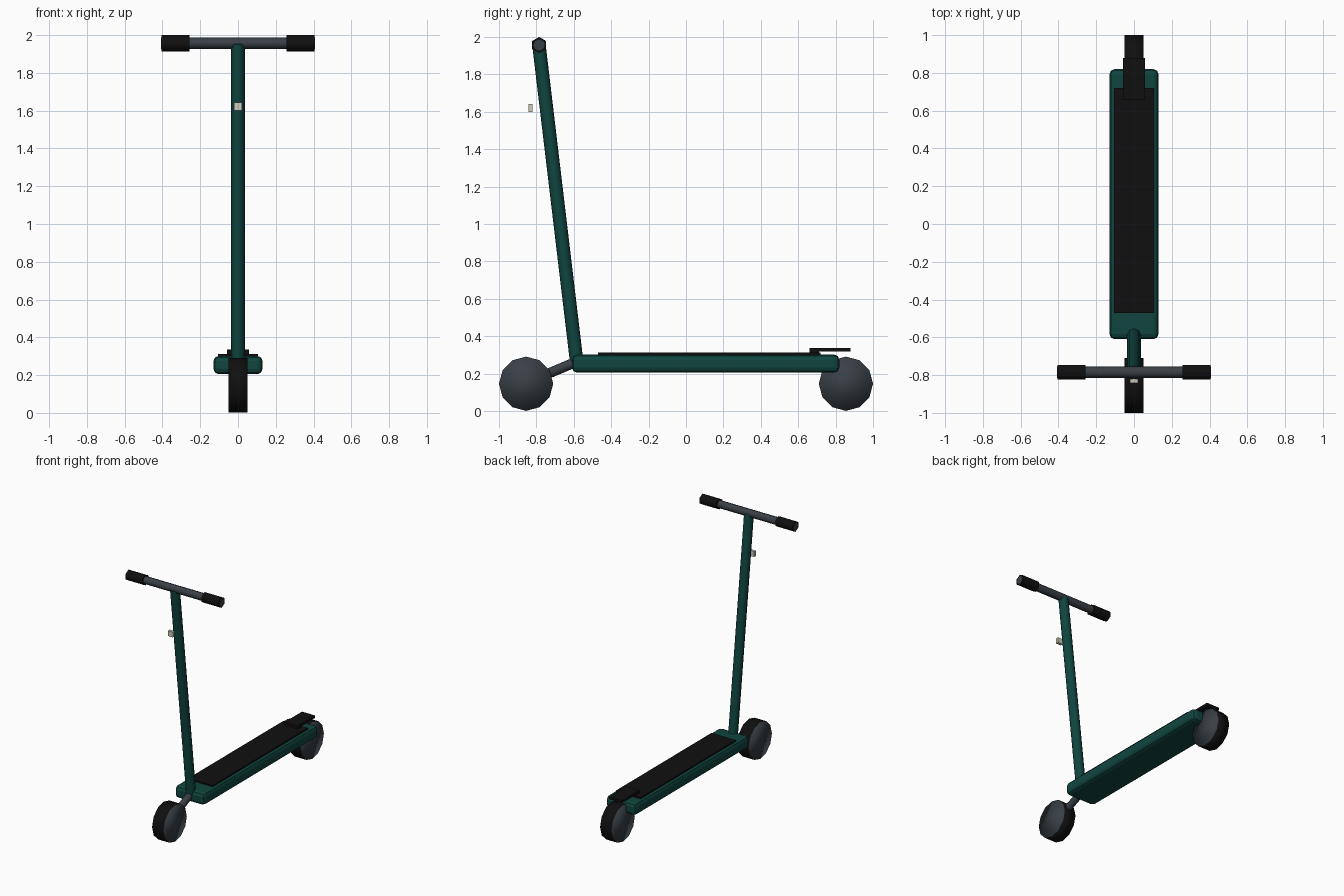
import bpy, bmesh
from mathutils import Vector

if "Cube" in bpy.data.objects:
    bpy.data.objects.remove(bpy.data.objects["Cube"])


def material(name, rgb):
    m = bpy.data.materials.new(name)
    m.diffuse_color = (*rgb, 1)
    m.use_nodes = True
    m.node_tree.nodes["Principled BSDF"].inputs["Base Color"].default_value = m.diffuse_color
    return m


TEAL = material("dark teal", (0.005, 0.06, 0.05))
BLACK = material("black rubber", (0.005, 0.005, 0.005))
GREY = material("dark grey metal", (0.04, 0.05, 0.06))
LAMP = material("warm white", (0.62, 0.59, 0.48))


def finish(bm, name, mats):
    me = bpy.data.meshes.new(name)
    bm.to_mesh(me)
    bm.free()
    for m in mats:
        me.materials.append(m)
    ob = bpy.data.objects.new(name, me)
    bpy.context.collection.objects.link(ob)
    return ob


def box(name, lo, hi, mat, bevel=0):
    lo, hi = Vector(lo), Vector(hi)
    bm = bmesh.new()
    bmesh.ops.create_cube(bm, size=1)
    bmesh.ops.scale(bm, vec=hi - lo, verts=bm.verts)
    bmesh.ops.translate(bm, vec=(lo + hi) / 2, verts=bm.verts)
    if bevel:
        bmesh.ops.bevel(bm, geom=bm.edges[:], offset=bevel, segments=2,
                        profile=0.5, affect='EDGES')
    return finish(bm, name, [mat])


def tube(name, a, b, r, sides, mat, cap=None, smooth_caps=False):
    """Cylinder between two points; the caps may have their own colour."""
    a, b = Vector(a), Vector(b)
    bm = bmesh.new()
    bmesh.ops.create_cone(bm, cap_ends=True, segments=sides,
                          radius1=r, radius2=r, depth=(b - a).length)
    for f in bm.faces:
        is_cap = abs(f.normal.z) > 0.9
        f.material_index = 1 if cap and is_cap else 0
        f.smooth = smooth_caps or not is_cap
        if is_cap and not smooth_caps:
            for e in f.edges:
                e.smooth = False
    bmesh.ops.rotate(bm, matrix=(b - a).to_track_quat('Z', 'Y').to_matrix(),
                     verts=bm.verts)
    bmesh.ops.translate(bm, vec=(a + b) / 2, verts=bm.verts)
    return finish(bm, name, [mat, cap] if cap else [mat])


# Deck with grip mat
box("deck", (-0.13, -0.61, 0.205), (0.13, 0.82, 0.302), TEAL, 0.028)
box("grip_mat", (-0.106, -0.47, 0.29), (0.106, 0.72, 0.312), BLACK)

# Rear fender brake and its mount
box("rear_fender", (-0.057, 0.66, 0.318), (0.057, 0.88, 0.336), BLACK)
box("fender_mount", (-0.057, 0.66, 0.30), (0.057, 0.71, 0.32), BLACK)

# Wheels: black tread, grey sides
for name, y in (("front_wheel", -0.855), ("rear_wheel", 0.855)):
    tube(name, (-0.05, y, 0.146), (0.05, y, 0.146), 0.145, 12, BLACK, GREY, True)

# Steering: fork arm and leaning stem
tube("fork_arm", (0, -0.59, 0.262), (0, -0.855, 0.15), 0.027, 8, GREY)
tube("stem", (0, -0.583, 0.25), (0, -0.786, 1.955), 0.036, 8, TEAL)

# Handlebar with two grips
tube("handlebar", (-0.408, -0.785, 1.957), (0.408, -0.785, 1.957), 0.03, 8, GREY)
for name, s in (("left_grip", -1), ("right_grip", 1)):
    tube(name, (s * 0.258, -0.785, 1.957), (s * 0.406, -0.785, 1.957), 0.043, 6, BLACK)

# Small headlamp in front of the stem
box("headlamp", (-0.021, -0.842, 1.60), (0.021, -0.82, 1.642), LAMP)
